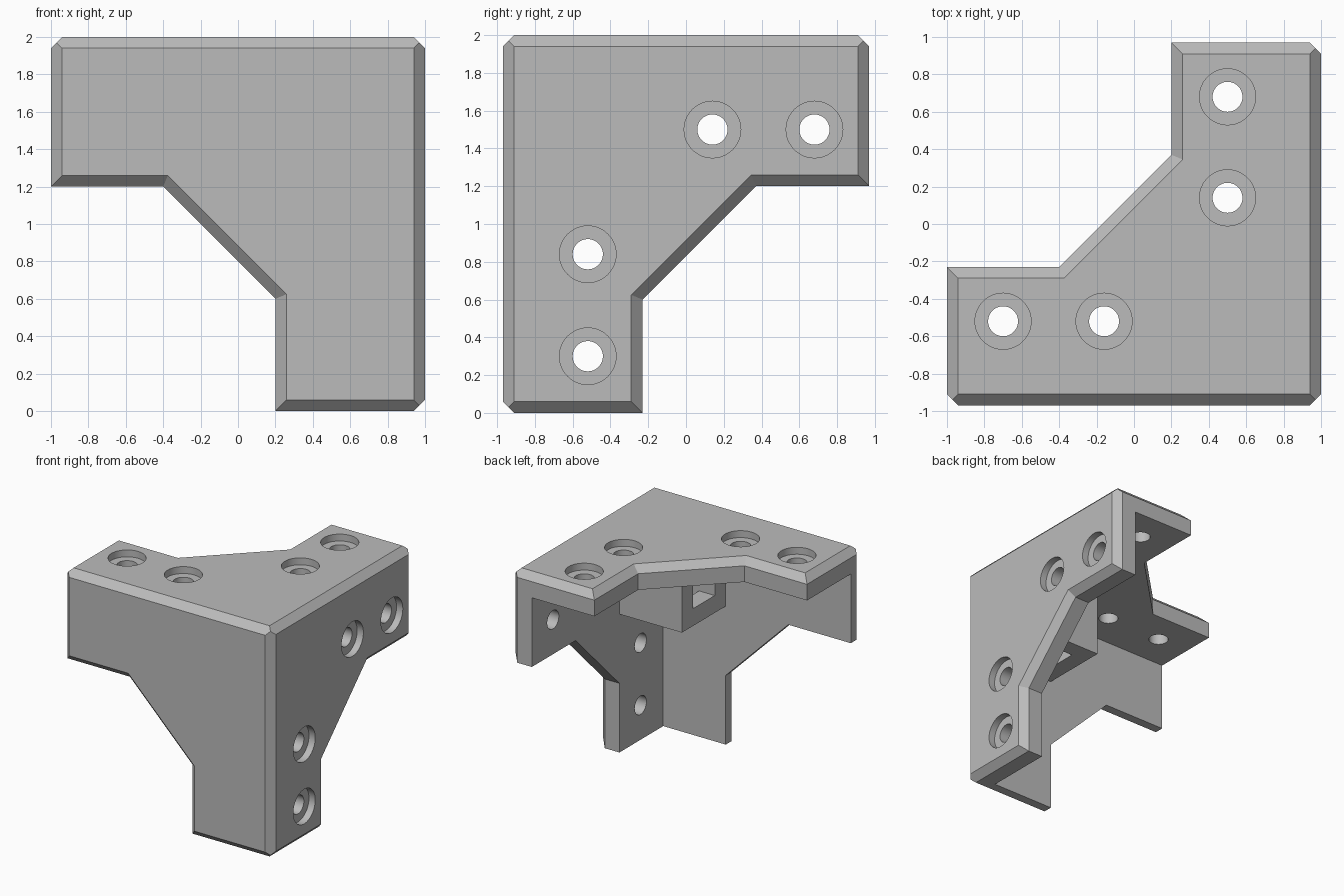
import bpy, bmesh, math
from mathutils import Vector

cube = bpy.data.objects.get("Cube")
if cube:
    bpy.data.objects.remove(cube, do_unlink=True)

# Everything is laid out as distances inward from the outer corner (x, y, z)
SIZE = (2.0, 1.94, 2.0)
THICK = (0.2, 0.14, 0.2)      # side, front and top plate
LEG = (0.8, 0.74, 0.8)        # leg width along each axis
HOLE = (0.5, 0.45, 0.5)       # screw line along each axis
CHAMFER = 0.06
BEND = 0.6                    # size of the diagonal gusset
OVER = 0.3                    # overshoot trimmed off by the envelope


def to_world(p):
    return Vector((1 - p[0], p[1] - SIZE[1] / 2, 2 - p[2]))


def finish(bm, name):
    for v in bm.verts:
        v.co = to_world(v.co)
    bmesh.ops.recalc_face_normals(bm, faces=bm.faces)
    mesh = bpy.data.meshes.new(name)
    bm.to_mesh(mesh)
    bm.free()
    obj = bpy.data.objects.new(name, mesh)
    bpy.context.collection.objects.link(obj)
    return obj


def loft(name, axis, rings):
    """Join rings of 2D points, each at a depth along the given axis."""
    i, j = [a for a in range(3) if a != axis]
    bm = bmesh.new()
    loops = []
    for depth, points in rings:
        loop = []
        for p, q in points:
            co = [depth] * 3
            co[i], co[j] = p, q
            loop.append(bm.verts.new(co))
        loops.append(loop)
    n = len(loops[0])
    for a, b in zip(loops, loops[1:]):
        for k in range(n):
            m = (k + 1) % n
            bm.faces.new((a[k], a[m], b[m], b[k]))
    bm.faces.new(loops[0])
    bm.faces.new(loops[-1])
    return finish(bm, name)


def plate(name, axis):
    i, j = [a for a in range(3) if a != axis]
    far = 2 + OVER

    def outline(c):
        k = c * math.tan(math.pi / 8)
        return [(-OVER, -OVER), (far, -OVER), (far, LEG[j] - c),
                (LEG[i] + BEND - k, LEG[j] - c),
                (LEG[i] - c, LEG[j] + BEND - k),
                (LEG[i] - c, far), (-OVER, far)]

    return loft(name, axis, [(THICK[axis], outline(0)), (CHAMFER, outline(0)),
                             (-CHAMFER, outline(2 * CHAMFER))])


def screw_hole(axis, p, q):
    def circle(r):
        return [(p + r * math.cos(t), q + r * math.sin(t))
                for t in (math.tau * k / 48 for k in range(48))]

    return loft("screw_hole", axis, [(-0.1, circle(0.15)), (0.06, circle(0.15)),
                                     (0.06, circle(0.08)), (0.3, circle(0.08))])


def envelope():
    """Box with every edge of the three outer faces chamfered."""
    bm = bmesh.new()
    bmesh.ops.create_cube(bm, size=1)
    for v in bm.verts:
        v.co = [(c + 0.5) * s for c, s in zip(v.co, SIZE)]
    cuts = []
    for i in range(3):
        for j in range(3):
            if i == j:
                continue
            far_point, far_normal = Vector(), Vector()
            far_point[i], far_point[j] = CHAMFER, SIZE[j]
            far_normal[i], far_normal[j] = -1, 1
            cuts.append((far_point, far_normal))
            if i < j:
                point, normal = Vector(), Vector()
                point[i] = CHAMFER
                normal[i] = normal[j] = -1
                cuts.append((point, normal))
    for point, normal in cuts:
        bmesh.ops.bisect_plane(bm, geom=bm.verts[:] + bm.edges[:] + bm.faces[:],
                               plane_co=point, plane_no=normal, clear_outer=True)
        bmesh.ops.holes_fill(bm, edges=[e for e in bm.edges if e.is_boundary])
    return finish(bm, "envelope")


def combine(target, tool, operation):
    tool.hide_render = True
    mod = target.modifiers.new("combine", 'BOOLEAN')
    mod.operation = operation
    mod.solver = 'EXACT'
    mod.object = tool
    bpy.context.view_layer.objects.active = target
    bpy.ops.object.modifier_apply(modifier=mod.name)
    bpy.data.objects.remove(tool, do_unlink=True)


# Three plates meeting at the corner
bracket = plate("corner_bracket", 1)
combine(bracket, plate("side_plate", 0), 'UNION')
combine(bracket, plate("top_plate", 2), 'UNION')

# Solid block in the inner corner
block = loft("inner_block", 1, [(d, [(0.1, 0.1), (LEG[0], 0.1), (LEG[0], LEG[2]),
                                     (0.1, LEG[2])]) for d in (0.07, LEG[1])])
combine(bracket, block, 'UNION')

# Square elbow passage from the block's side to its underside
near, wide, out = 0.35, 0.65, 1.0
elbow = [(near, near), (out, near), (out, wide), (wide, wide), (wide, out), (near, out)]
combine(bracket, loft("elbow_passage", 1, [(0.29, elbow), (0.59, elbow)]), 'DIFFERENCE')

# Trim to the chamfered outer shape
combine(bracket, envelope(), 'INTERSECT')

# Counterbored screw holes in the side and top plates
for axis in (0, 2):
    i, j = [a for a in range(3) if a != axis]
    for along in (0.66, 1.2):
        combine(bracket, screw_hole(axis, HOLE[i] + along, HOLE[j]), 'DIFFERENCE')
        combine(bracket, screw_hole(axis, HOLE[i], HOLE[j] + along), 'DIFFERENCE')

# Plain grey finish
grey = bpy.data.materials.new("plain_grey")
grey.use_nodes = True
colour = (0.5, 0.5, 0.5, 1)
grey.diffuse_color = colour
grey.node_tree.nodes["Principled BSDF"].inputs["Base Color"].default_value = colour
bracket.data.materials.clear()
bracket.data.materials.append(grey)
for face in bracket.data.polygons:
    face.material_index = 0

bpy.ops.object.select_all(action='DESELECT')
bracket.select_set(True)
bpy.context.view_layer.objects.active = bracket
bpy.ops.object.shade_smooth_by_angle(angle=math.radians(20))
